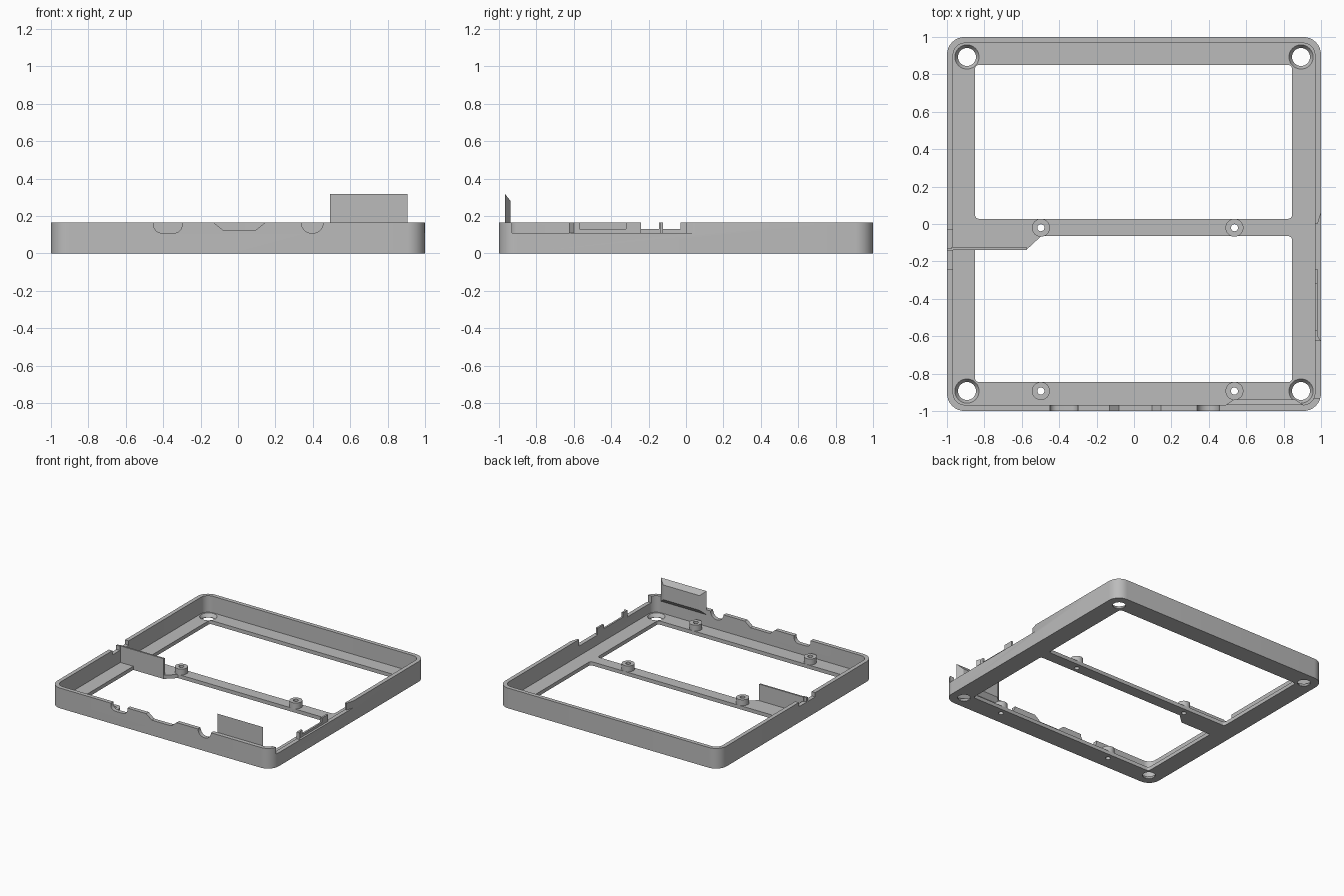
import bpy, bmesh
from math import sin, cos, pi, radians
from mathutils import Vector

cube = bpy.data.objects.get("Cube")
if cube:
    bpy.data.objects.remove(cube, do_unlink=True)

grey = bpy.data.materials.new("matte grey")
grey.use_nodes = True
grey.diffuse_color = (0.5, 0.5, 0.5, 1)
grey.node_tree.nodes["Principled BSDF"].inputs["Base Color"].default_value = (0.5, 0.5, 0.5, 1)

H, FLOOR, WALL = 0.165, 0.03, 0.033
OVER = H + 0.1
AXES = {"X": lambda a, b, d: (d, a, b),
        "Y": lambda a, b, d: (a, d, b),
        "Z": lambda a, b, d: (a, b, d)}


def loft(name, low, high, lo, hi, axis="Z"):
    """Solid between two outlines with equal point counts."""
    bm = bmesh.new()
    place = AXES[axis]
    a = [bm.verts.new(place(*p, lo)) for p in low]
    b = [bm.verts.new(place(*p, hi)) for p in high]
    bm.faces.new(a)
    bm.faces.new(b)
    for i in range(len(a)):
        j = (i + 1) % len(a)
        bm.faces.new((a[i], a[j], b[j], b[i]))
    bmesh.ops.recalc_face_normals(bm, faces=bm.faces)
    mesh = bpy.data.meshes.new(name)
    bm.to_mesh(mesh)
    bm.free()
    mesh.materials.append(grey)
    obj = bpy.data.objects.new(name, mesh)
    bpy.context.collection.objects.link(obj)
    return obj


def prism(name, pts, lo, hi, axis="Z"):
    return loft(name, pts, pts, lo, hi, axis)


def rect(x0, x1, y0, y1):
    return [(x0, y0), (x1, y0), (x1, y1), (x0, y1)]


def rounded(x0, x1, y0, y1, r, steps=8):
    pts = []
    corners = [(x1 - r, y1 - r), (x0 + r, y1 - r), (x0 + r, y0 + r), (x1 - r, y0 + r)]
    for k, (cx, cy) in enumerate(corners):
        for i in range(steps + 1):
            t = (k + i / steps) * pi / 2
            pts.append((cx + r * cos(t), cy + r * sin(t)))
    return pts


def circle(x, y, r, n=32):
    return [(x + r * cos(2 * pi * i / n), y + r * sin(2 * pi * i / n)) for i in range(n)]


def cut(target, cutters):
    """Subtract each cutter, then remove it."""
    for c in cutters:
        mod = target.modifiers.new("cut", "BOOLEAN")
        mod.operation, mod.solver, mod.object = "DIFFERENCE", "EXACT", c
        bpy.context.view_layer.objects.active = target
        bpy.ops.object.modifier_apply(modifier=mod.name)
        bpy.data.objects.remove(c, do_unlink=True)


# Tray with rounded corners, open top and two large windows in the floor
frame = prism("frame", rounded(-1, 1, -1, 1, 0.095), 0, H)
inner = 1 - WALL
cutters = [prism("pocket", rounded(-inner, inner, -inner, inner, 0.062), FLOOR, OVER),
           prism("back_window", rounded(-0.85, 0.845, 0.028, 0.85, 0.02, 4), -0.1, 0.1),
           prism("front_window", rounded(-0.85, 0.845, -0.845, -0.065, 0.02, 4), -0.1, 0.1)]

# Countersunk corner holes
for x in (-0.893, 0.893):
    for y in (-0.893, 0.893):
        cutters.append(prism("hole", circle(x, y, 0.048), -0.1, 0.1))
        cutters.append(loft("countersink", circle(x, y, 0.048), circle(x, y, 0.066), 0.006, FLOOR + 0.002))

# Connector openings in the front wall
opening = (-1.1, -0.95)
cutters += [prism("round_slot", rounded(-0.45, -0.3, 0.11, OVER, 0.04), *opening, "Y"),
            prism("sloped_slot", [(-0.08, 0.125), (0.095, 0.125), (0.145, H), (0.145, OVER),
                                  (-0.13, OVER), (-0.13, H)], *opening, "Y"),
            prism("cable_slot", rounded(0.338, 0.456, 0.108, OVER, 0.058), *opening, "Y")]

# Openings in the right-hand and left-hand side walls
for y0, y1, z in ((-0.93, -0.625, 0.11), (-0.57, -0.32, 0.13), (-0.24, 0.0, 0.11)):
    cutters.append(prism("side_slot", rect(y0, y1, z, OVER), 0.95, 1.1, "X"))
cutters.append(prism("outer_relief", [(1.1, 0.06), (1, 0.06), (0.982, 0), (0.982, -0.6),
                                      (1, -0.625), (1.1, -0.625)], 0.11, OVER))
for y0, y1 in ((-0.24, -0.145), (-0.13, -0.03)):
    cutters.append(prism("side_slot", rect(y0, y1, 0.13, OVER), -1.1, -0.95, "X"))
cut(frame, cutters)

# Gusset on the crossbar and its upright divider
gusset = prism("gusset", [(-0.98, -0.138), (-0.575, -0.138), (-0.495, -0.064), (-0.98, -0.064)], 0, FLOOR)
divider = prism("divider", rect(-0.975, -0.575, -0.138, -0.124), FLOOR - 0.005, H)

# Standoffs with through holes
parts = [frame, gusset, divider]
for x in (-0.498, 0.537):
    for y, place in ((-0.02, "middle"), (-0.893, "front")):
        cut(frame, [prism("screw_hole", circle(x, y, 0.019, 20), -0.1, 0.1)])
        post = prism(f"{place}_standoff", circle(x, y, 0.048), FLOOR - 0.002, 0.078)
        cut(post, [prism("screw_hole", circle(x, y, 0.019, 20), -0.1, 0.2)])
        parts.append(post)

# Upright tab with bevelled edges behind the front wall
parts.append(loft("upright_tab", rect(0.492, 0.905, 0.125, 0.318), rect(0.535, 0.862, 0.16, 0.28),
                  -0.967, -0.938, "Y"))

for obj in parts:
    bpy.ops.object.select_all(action="DESELECT")
    obj.select_set(True)
    bpy.context.view_layer.objects.active = obj
    bpy.ops.object.shade_smooth_by_angle(angle=radians(30))
